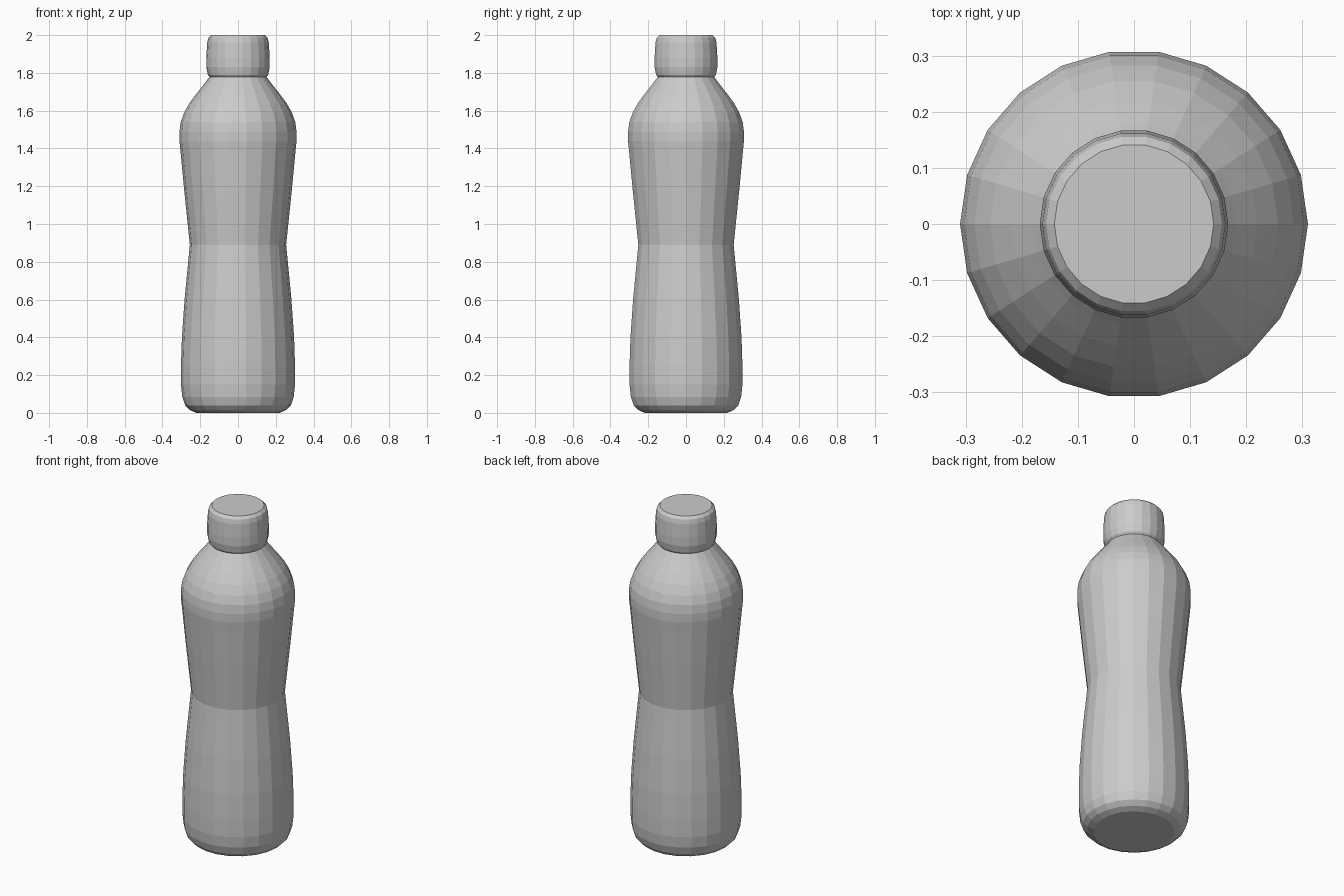
import bpy
import bmesh
from math import cos, sin, tau

SIDES = 22

cube = bpy.data.objects.get("Cube")
if cube:
    bpy.data.objects.remove(cube, do_unlink=True)

grey = bpy.data.materials.new("light grey plastic")
grey.use_nodes = True
colour = (0.6, 0.6, 0.6, 1)
grey.diffuse_color = colour
grey.node_tree.nodes["Principled BSDF"].inputs["Base Color"].default_value = colour


def lathe(name, profile, close_bottom=False, close_top=False):
    """Turn a (radius, height) profile around the z axis."""
    bm = bmesh.new()
    rings = [[bm.verts.new((r * cos(tau * i / SIDES), r * sin(tau * i / SIDES), z))
              for i in range(SIDES)] for r, z in profile]
    for low, high in zip(rings, rings[1:]):
        for i in range(SIDES):
            j = (i + 1) % SIDES
            bm.faces.new((low[i], low[j], high[j], high[i]))
    if close_bottom:
        bm.faces.new(rings[0][::-1])
    if close_top:
        bm.faces.new(rings[-1])
    mesh = bpy.data.meshes.new(name)
    bm.to_mesh(mesh)
    bm.free()
    mesh.materials.append(grey)
    obj = bpy.data.objects.new(name, mesh)
    bpy.context.collection.objects.link(obj)
    return obj


# Lower body: rounded foot, tapering up to the waist
lathe("lower_body", [(0.22, 0), (0.255, 0.015), (0.28, 0.04), (0.295, 0.085),
                     (0.302, 0.15), (0.302, 0.25), (0.297, 0.4), (0.283, 0.6),
                     (0.255, 0.89)], close_bottom=True)

# Upper body: flares out from the waist, then a rounded shoulder
lathe("upper_body", [(0.255, 0.89), (0.285, 1.18), (0.304, 1.38), (0.31, 1.44),
                     (0.31, 1.49), (0.303, 1.54), (0.285, 1.59), (0.257, 1.64),
                     (0.22, 1.69), (0.18, 1.74), (0.15, 1.78)])

# Cap: softly rounded rim and flat top
lathe("cap", [(0.148, 1.775), (0.16, 1.79), (0.168, 1.83), (0.168, 1.88),
              (0.163, 1.96), (0.157, 1.985), (0.142, 2.0)],
      close_bottom=True, close_top=True)
